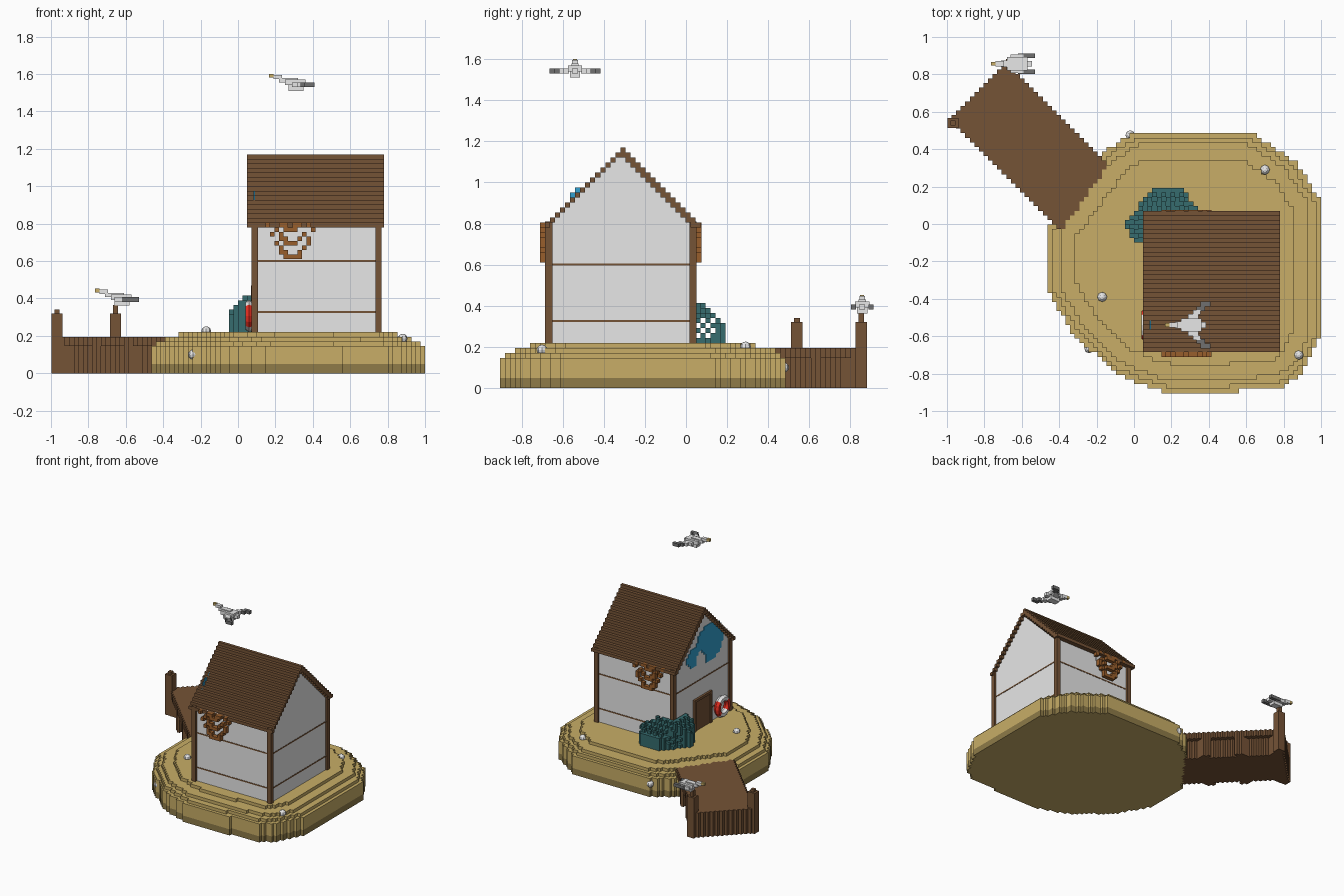
import bpy, math

if "Cube" in bpy.data.objects:
    bpy.data.objects.remove(bpy.data.objects["Cube"])

V = 2 / 82                      # size of one building block
OX, OY = -1.0, -0.905           # grid origin


def srgb(r, g, b):
    return tuple((c / 255 / 12.92) if c < 11 else ((c / 255 + 0.055) / 1.055) ** 2.4
                 for c in (r, g, b)) + (1.0,)


MATS = []
for name, rgb in [("sand", (200, 174, 103)), ("wet_sand", (142, 123, 72)), ("wall_grey", (231, 231, 231)),
                  ("white", (250, 250, 250)), ("wood", (117, 83, 54)), ("dark_grey", (112, 112, 112)),
                  ("teal", (54, 108, 110)), ("blue", (50, 160, 208)), ("red", (240, 48, 34)),
                  ("rope", (152, 94, 44))]:
    m = bpy.data.materials.new(name)
    m.diffuse_color = srgb(*rgb)
    m.use_nodes = True
    m.node_tree.nodes["Principled BSDF"].inputs["Base Color"].default_value = m.diffuse_color
    MATS.append(m)
SAND, WET, WALL, WHITE, WOOD, DARK, TEAL, BLUE, RED, ROPE = range(10)


def make(name, verts, faces, idx):
    """Mesh object holding only the materials it uses."""
    me = bpy.data.meshes.new(name)
    me.from_pydata(verts, [], faces)
    used = sorted(set(idx))
    for i in used:
        me.materials.append(MATS[i])
    for p, i in zip(me.polygons, idx):
        p.material_index = used.index(i)
    ob = bpy.data.objects.new(name, me)
    bpy.context.collection.objects.link(ob)
    return ob


CORNERS = [(0, 0, 0), (1, 0, 0), (1, 1, 0), (0, 1, 0), (0, 0, 1), (1, 0, 1), (1, 1, 1), (0, 1, 1)]
SIDES = [((0, 0, -1), (0, 3, 2, 1)), ((0, 0, 1), (4, 5, 6, 7)), ((0, -1, 0), (0, 1, 5, 4)),
         ((1, 0, 0), (1, 2, 6, 5)), ((0, 1, 0), (2, 3, 7, 6)), ((-1, 0, 0), (3, 0, 4, 7))]


def voxels(name, lo, hi, rule):
    """Blocks where rule(x, y, z) gives a colour; only outer faces are kept."""
    org = (OX, OY, 0)
    a = [round((l - o) / V) for l, o in zip(lo, org)]
    b = [max(round((h - o) / V), s + 1) for h, o, s in zip(hi, org, a)]
    cells = {}
    for i in range(a[0], b[0]):
        for j in range(a[1], b[1]):
            for k in range(a[2], b[2]):
                c = rule(OX + (i + .5) * V, OY + (j + .5) * V, (k + .5) * V)
                if c is not None:
                    cells[i, j, k] = c
    ids, verts, faces, idx = {}, [], [], []
    for (i, j, k), c in cells.items():
        for d, f in SIDES:
            if (i + d[0], j + d[1], k + d[2]) in cells:
                continue
            face = []
            for n in f:
                p = (i + CORNERS[n][0], j + CORNERS[n][1], k + CORNERS[n][2])
                if p not in ids:
                    ids[p] = len(verts)
                    verts.append((OX + p[0] * V, OY + p[1] * V, p[2] * V))
                face.append(ids[p])
            faces.append(face)
            idx.append(SAND if c == WET and d[2] < 0 else c)   # island underside is dry sand
    return make(name, verts, faces, idx)


def flatten(ob, axis, a, b):
    """Squash a one-block-thick object to the range a..b on one axis."""
    mid = sum(v.co[axis] for v in ob.data.vertices) / len(ob.data.vertices)
    for v in ob.data.vertices:
        v.co[axis] = a if v.co[axis] < mid else b


def boxes(name, items):
    """items: (colour, x0, x1, y0, y1, z0, z1)"""
    verts, faces, idx = [], [], []
    for c, x0, x1, y0, y1, z0, z1 in items:
        n = len(verts)
        verts += [((x0, x1)[p], (y0, y1)[q], (z0, z1)[r]) for p, q, r in CORNERS]
        faces += [[n + t for t in f] for _, f in SIDES]
        idx += [c] * 6
    return make(name, verts, faces, idx)


def inside(poly, x, y):
    """Distance to the nearest edge of a counter-clockwise convex outline, positive inside."""
    return min(((bx - ax) * (y - ay) - (by - ay) * (x - ax)) / math.hypot(bx - ax, by - ay)
               for (ax, ay), (bx, by) in zip(poly, poly[1:] + poly[:1]))


# island with stepped beach
SHORE = [(-.46, -.02), (-.46, -.36), (-.33, -.58), (-.1, -.8), (.1, -.88), (.2, -.905), (.42, -.905),
         (.79, -.875), (.9, -.8), (1, -.6), (1, .12), (.87, .33), (.63, .49), (0, .49), (-.16, .39)]


def island(x, y, z):
    step = max(0, round((z - .135) / V))
    if inside(SHORE, x, y) > (0, .03, .065, .15)[min(step, 3)]:
        return WET if z < .05 else SAND


voxels("island", (-.48, -.905, 0), (1, .5, .22), island)

# shells lying on the beach
for n, (x, y, z) in enumerate([(.7, .29, .2), (-.17, -.39, .225), (.88, -.7, .185), (-.24, -.665, .1), (-.02, .475, .1)]):
    bpy.ops.mesh.primitive_uv_sphere_add(segments=8, ring_count=6, radius=.026, location=(x, y, z))
    ob = bpy.context.object
    ob.name = "shell_%d" % (n + 1)
    ob.data.materials.append(MATS[WHITE])


# jetty running diagonally off the island, sides recessed between the piles
def jetty(x, y, z):
    u, v = (y - x) * .7071, (x + y) * .7071
    if not (.25 < u < 1.085 and -.312 < v < .128):
        return None
    if z < .14 and abs(v + .092) > .185 and (1.085 - u) % .26 > .07:
        return None
    return WOOD


voxels("jetty", (-1, -.08, 0), (-.05, .87, .2), jetty)
for name, x, y in (("left_mooring_post", -.968, .54), ("right_mooring_post", -.655, .853)):
    boxes(name, [(WOOD, x - .03, x + .03, y - .028, y + .028, 0, .32),
                 (WOOD, x - .014, x + .014, y - .014, y + .014, .32, .365 if x > -.9 else .34)])

# house walls: gable profile pushed along x
RIDGE = -.315
prof = [(-.665, .2), (.035, .2), (.035, .8), (RIDGE, 1.15), (-.665, .8)]
verts = [(x, y, z) for x in (.087, .755) for y, z in prof]
faces = [[4, 3, 2, 1, 0], [5, 6, 7, 8, 9]] + [[i, (i + 1) % 5, (i + 1) % 5 + 5, i + 5] for i in range(5)]
make("house_walls", verts, faces, [WALL] * len(faces))

# timber frame
boxes("corner_posts", [(WOOD, x, x + .033, y, y + .035, .2, .81)
                       for x in (.073, .735) for y in (-.685, .016)])
boxes("wall_beams", [(WOOD, .085, .757, -.667, .037, z, z + .01) for z in (.322, .595)])

# stepped roof
voxels("roof", (.02, -.72, .75), (.79, .1, 1.18),
       lambda x, y, z: WOOD if .037 < x < .775 and z > .79 and abs(y - RIDGE) < .378 and
       -.03 < z - (1.16 - abs(y - RIDGE)) < .012 else None)

# door on the left wall
boxes("door", [(WOOD, .078, .09, -.42, -.22, .21, .45)])
boxes("door_frame", [(WOOD, .07, .09, y, y + .02, .21, .46) for y in (-.43, -.23)] +
      [(WOOD, .07, .09, -.43, -.21, .45, .47)])


# painted wave on the left gable
def wave(x, y, z):
    body = ((y + .42) / .17) ** 2 + ((z - .855) / .145) ** 2 < 1
    tail = ((y + .25) / .12) ** 2 + ((z - .81) / .08) ** 2 < 1
    bite = math.hypot(y + .30, z - .76) < .062
    return BLUE if (body or tail) and not bite else None


flatten(voxels("painted_wave", (.08, -.62, .68), (.09, -.08, 1.03), wave), 0, .082, .09)

# life ring leaning on the left wall, red and white quarters
bpy.ops.mesh.primitive_torus_add(major_segments=16, minor_segments=6, major_radius=.062, minor_radius=.024,
                                 location=(.06, -.54, .306), rotation=(0, math.pi / 2, 0))
ob = bpy.context.object
ob.name = "life_ring"
ob.data.materials.append(MATS[RED])
ob.data.materials.append(MATS[WHITE])
for p in ob.data.polygons:
    p.use_smooth = False
    p.material_index = 0 if abs(p.center.y) > abs(p.center.x) else 1

# fishing net heaped on the house corner
HEAP = [(-.06, 0), (0, -.1), (.33, -.1), (.33, .1), (.25, .2), (.12, .2)]


def heap(x, y, z):
    if inside(HEAP, x, y) < 0 or (x > .085 and y < .04):
        return None
    i, j, k = int((x - OX) / V), int((y - OY) / V), int(z / V)
    bump = V * .9 * ((i + j) % 2)
    if z > .44 - bump - .8 * max(y - .04, .08 - x, (x - .15) * .8, 0):
        return None
    if .05 < y < .15 and .24 < z < .34 and (j + k) % 2:
        return None
    return TEAL


voxels("net_heap", (-.07, -.11, .2), (.34, .21, .45), heap)


# hanging nets under the eaves, front and back: nested sagging ropes
def swag(x, y, z):
    level = (z - .6) / .19 - ((x - .287) / .13) ** 2
    return (ROPE if int(level * 5) % 2 == 0 else WHITE) if level > 0 else None


for name, y0, y1, yb in (("front_hanging_net", -.71, -.675, -.67), ("back_hanging_net", .045, .075, .036)):
    net = voxels(name, (.15, -.71, .6), (.43, -.69, .8), lambda x, y, z: ROPE if swag(x, y, z) == ROPE else None)
    flatten(net, 1, y0, y1)
    back = voxels(name + "_floats", (.15, -.71, .6), (.43, -.69, .8),
                  lambda x, y, z: WHITE if swag(x, y, z) == WHITE else None)
    flatten(back, 1, yb - .002, yb + .006)


# gulls facing left
def gull(name, ox, oy, oz, flying):
    parts = [(WHITE, .25, .36, -.035, .035, .03, .06), (WHITE, .27, .35, -.025, .025, .0, .03),
             (WHITE, .22, .32, -.018, .018, .045, .068), (WHITE, .19, .235, -.014, .014, .062, .085),
             (SAND, .165, .19, -.01, .01, .07, .09), (WHITE, .35, .385, -.015, .015, .02, .045)]
    for s in (1, -1):
        if flying:
            wing = [(WHITE, .29, .345, .03, .06), (WHITE, .315, .355, .055, .08),
                    (DARK, .335, .38, .075, .1), (DARK, .355, .41, .1, .125)]
        else:
            wing = [(WHITE, .27, .34, .03, .05), (DARK, .31, .4, .03, .055)]
        for c, x0, x1, y0, y1 in wing:
            parts.append((c, x0, x1, min(s * y0, s * y1), max(s * y0, s * y1), .02, .045))
    boxes(name, [(c, x0 + ox, x1 + ox, y0 + oy, y1 + oy, z0 + oz, z1 + oz)
                 for c, x0, x1, y0, y1, z0, z1 in parts])


gull("flying_gull", 0, -.54, 1.51, True)
gull("perched_gull", -.93, .857, .362, False)
